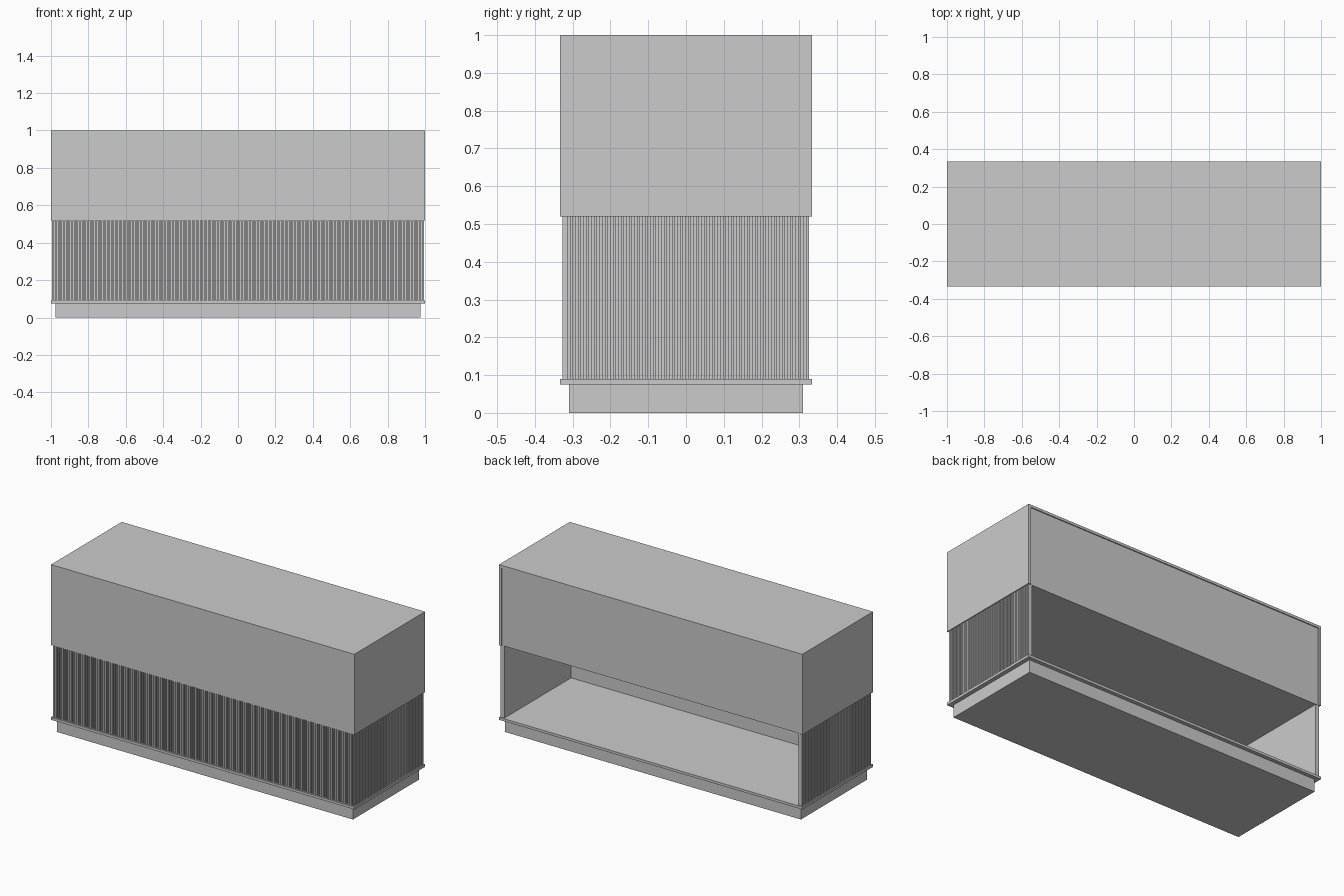
import bpy, bmesh

if "Cube" in bpy.data.objects:
    bpy.data.objects.remove(bpy.data.objects["Cube"])

W, D = 1.0, 0.333          # half width, half depth
Z_FLOOR, Z_MID, Z_TOP = 0.09, 0.52, 1.0


def box(name, x0, x1, y0, y1, z0, z1):
    bm = bmesh.new()
    bmesh.ops.create_cube(bm, size=1.0)
    for v in bm.verts:
        v.co.x = x1 if v.co.x > 0 else x0
        v.co.y = y1 if v.co.y > 0 else y0
        v.co.z = z1 if v.co.z > 0 else z0
    me = bpy.data.meshes.new(name)
    bm.to_mesh(me)
    bm.free()
    ob = bpy.data.objects.new(name, me)
    bpy.context.collection.objects.link(ob)
    return ob


def mirror_x(ob):
    ob.modifiers.new("mirror", 'MIRROR').use_axis[0] = True


def array(ob, count, step):
    m = ob.modifiers.new("array", 'ARRAY')
    m.count = count
    m.use_relative_offset = False
    m.use_constant_offset = True
    m.constant_offset_displace = step


# recessed plinth and projecting floor board
box("plinth", -0.975, 0.975, -0.31, 0.31, 0, 0.075)
box("floor_board", -W, W, -D, D, 0.075, Z_FLOOR)

# upper case: outer boards with the back panel set slightly in
T = 0.015
box("counter_top", -W, W, -D, D, Z_TOP - T, Z_TOP)
mirror_x(box("upper_side", W - T, W, -D, D, Z_MID, Z_TOP - T))
box("upper_front", -W + T, W - T, -D, -D + T, Z_MID, Z_TOP - T)
box("upper_back", -W + T, W - T, D - 0.006 - T, D - 0.006, Z_MID, Z_TOP - T)
box("upper_underside", -W + T, W - T, -D + T, D - 0.006 - T, Z_MID, Z_MID + T)

# lower walls behind the slats, open at the back
XB, YB = 0.985, 0.318
box("lower_front_wall", -XB, XB, -YB, -YB + T, Z_FLOOR, Z_MID)
mirror_x(box("lower_side_wall", XB - T, XB, -YB + T, 0.326, Z_FLOOR, Z_MID))

# vertical slats on the front and both sides
PITCH, SLAT, DEPTH = 0.0142, 0.0085, 0.009
n_front = 140
x0 = -((n_front - 1) * PITCH + SLAT) / 2
front = box("front_slats", x0, x0 + SLAT, -YB - DEPTH, -YB, Z_FLOOR, Z_MID)
array(front, n_front, (PITCH, 0, 0))

n_side = 46
y0 = 0.326 - (n_side - 1) * PITCH - SLAT
side = box("side_slats", XB, XB + DEPTH, y0, y0 + SLAT, Z_FLOOR, Z_MID)
array(side, n_side, (0, PITCH, 0))
mirror_x(side)
